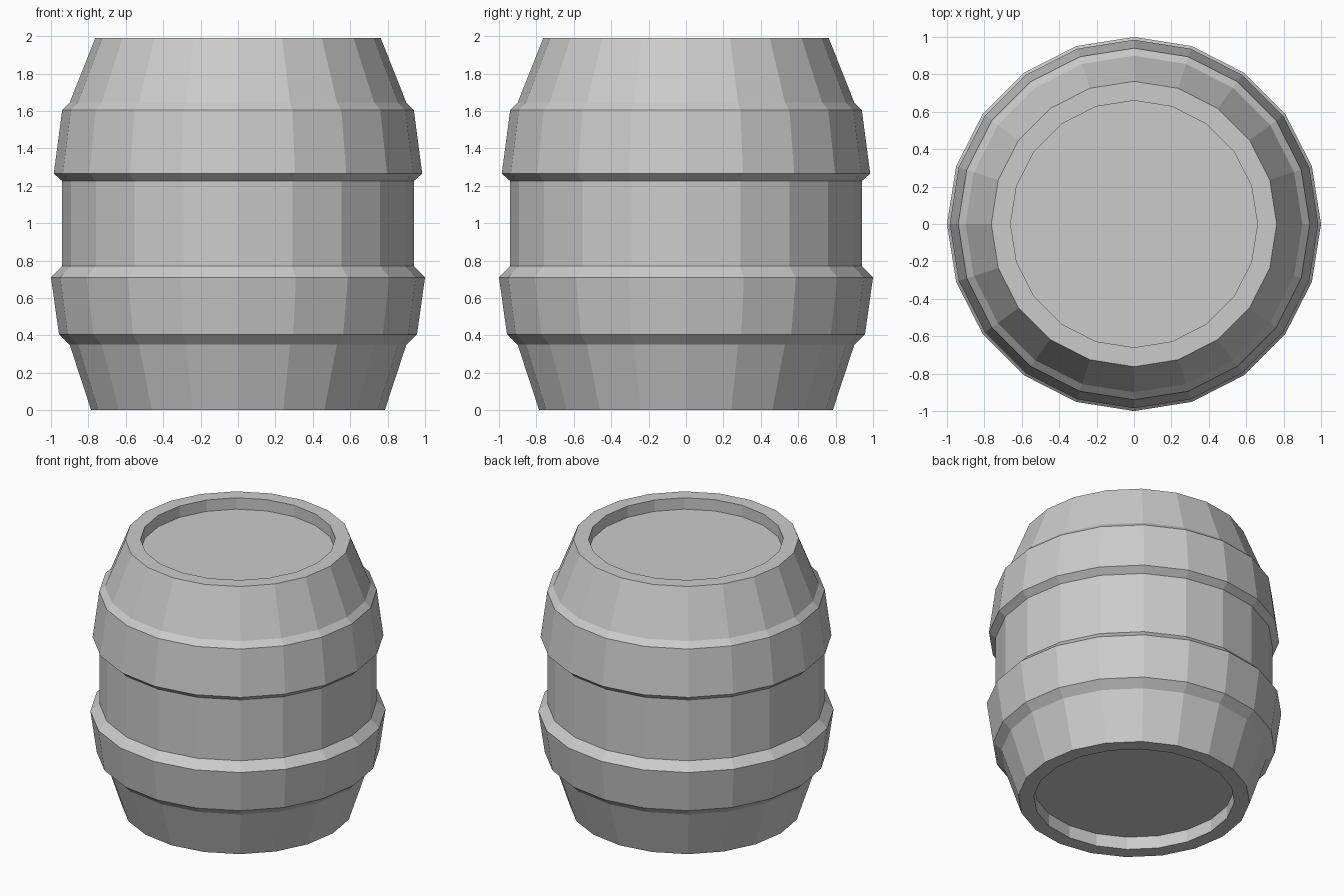
import bpy, bmesh
from math import cos, sin, tau

if "Cube" in bpy.data.objects:
    bpy.data.objects.remove(bpy.data.objects["Cube"])

SIDES = 20


def lathe(name, profile):
    """Revolve a (radius, z) profile around z and cap both ends."""
    bm = bmesh.new()
    rings = [[bm.verts.new((r * cos(tau * i / SIDES), r * sin(tau * i / SIDES), z))
              for i in range(SIDES)] for r, z in profile]
    for low, high in zip(rings, rings[1:]):
        for i in range(SIDES):
            j = (i + 1) % SIDES
            bm.faces.new((low[i], low[j], high[j], high[i]))
    bm.faces.new(rings[0][::-1])
    bm.faces.new(rings[-1])
    bmesh.ops.recalc_face_normals(bm, faces=bm.faces)
    mesh = bpy.data.meshes.new(name)
    bm.to_mesh(mesh)
    bm.free()
    obj = bpy.data.objects.new(name, mesh)
    bpy.context.collection.objects.link(obj)
    return obj


# Outline runs from the recessed base, over both hoops, to the recessed lid
base_recess = [(0.68, 0.095), (0.68, 0.0)]
lower_staves = [(0.785, 0.0), (0.90, 0.35)]
lower_hoop = [(0.957, 0.405), (1.0, 0.71)]
middle_staves = [(0.94, 0.77), (0.94, 1.225)]
upper_hoop = [(0.985, 1.265), (0.94, 1.605)]
upper_staves = [(0.90, 1.645), (0.763, 1.99)]
lid_recess = [(0.66, 1.99), (0.66, 1.905)]

lathe("barrel", base_recess + lower_staves + lower_hoop + middle_staves
      + upper_hoop + upper_staves + lid_recess)
